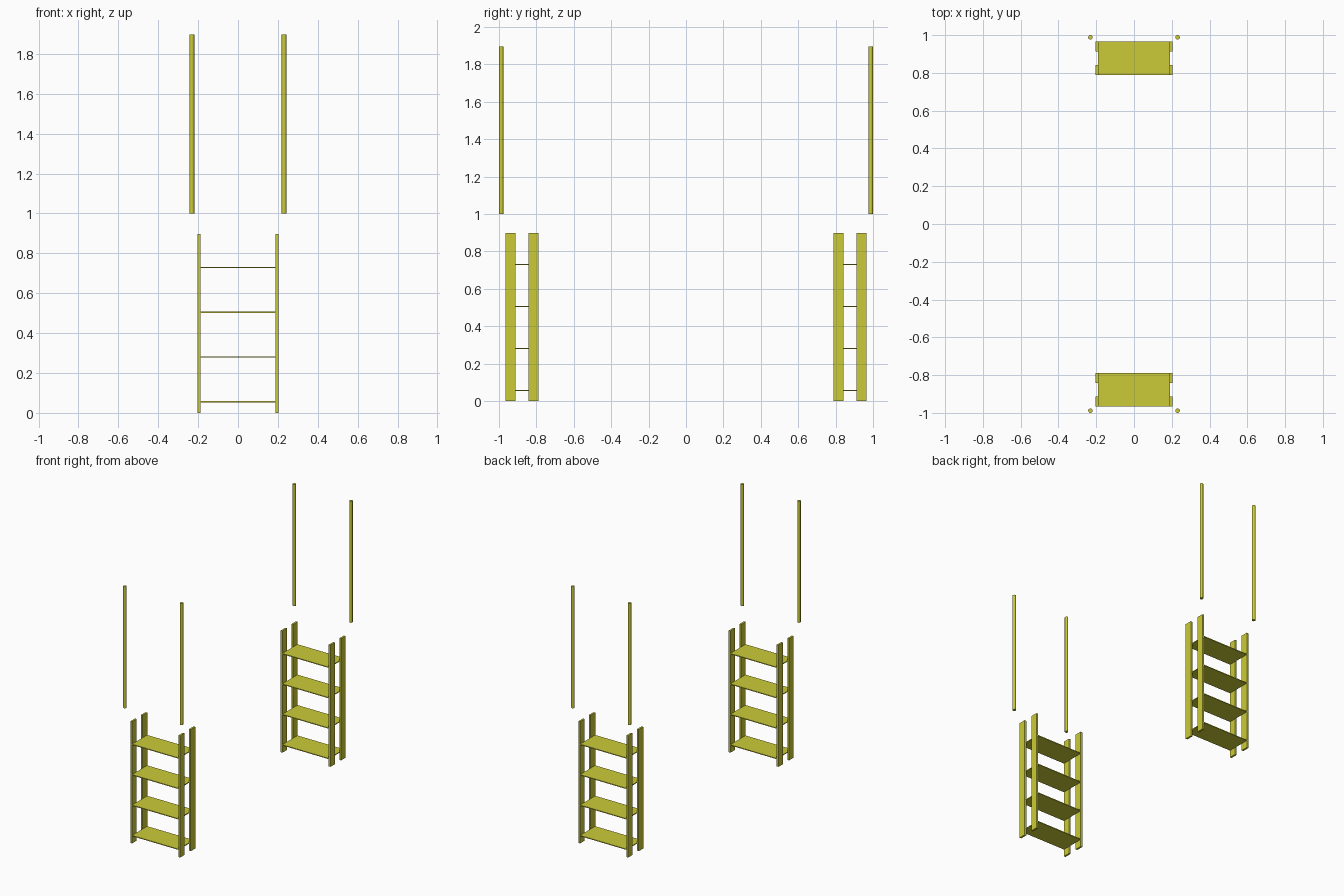
import bpy

if "Cube" in bpy.data.objects:
    bpy.data.objects.remove(bpy.data.objects["Cube"])

mat = bpy.data.materials.new("yellow_paint")
mat.diffuse_color = (0.6, 0.6, 0.04, 1)
mat.use_nodes = True
mat.node_tree.nodes["Principled BSDF"].inputs["Base Color"].default_value = mat.diffuse_color


def box(name, lo, hi):
    """Axis-aligned box between two corners."""
    centre = [(a + b) / 2 for a, b in zip(lo, hi)]
    bpy.ops.mesh.primitive_cube_add(size=1, location=centre)
    ob = bpy.context.object
    ob.name = name
    ob.scale = [b - a for a, b in zip(lo, hi)]
    bpy.ops.object.transform_apply(location=False, rotation=False, scale=True)
    ob.data.materials.append(mat)


def span(a, b, sign):
    """Range a..b mirrored by sign, in ascending order."""
    return sorted((a * sign, b * sign))


R = 0.0118
for sy, end in ((-1, "front"), (1, "back")):
    # treads of the ladder
    y0, y1 = span(0.788, 0.965, sy)
    for i in range(4):
        z = 0.056 + 0.2245 * i
        box(f"{end}_tread_{i + 1}", (-0.19, y0, z - 0.003), (0.19, y1, z + 0.003))

    for sx, side in ((-1, "left"), (1, "right")):
        # paired flat uprights on each side
        x0, x1 = span(0.189, 0.203, sx)
        for ya, yb, row in ((0.788, 0.841, "inner"), (0.912, 0.965, "outer")):
            u0, u1 = span(ya, yb, sy)
            box(f"{end}_{side}_{row}_upright", (x0, u0, 0), (x1, u1, 0.898))

        # round grab pole above the ladder
        bpy.ops.mesh.primitive_cylinder_add(
            vertices=16, radius=R, depth=0.897,
            location=(sx * 0.231, sy * (1 - R), 1.4485))
        pole = bpy.context.object
        pole.name = f"{end}_{side}_pole"
        pole.data.materials.append(mat)
        bpy.ops.object.shade_smooth_by_angle()
